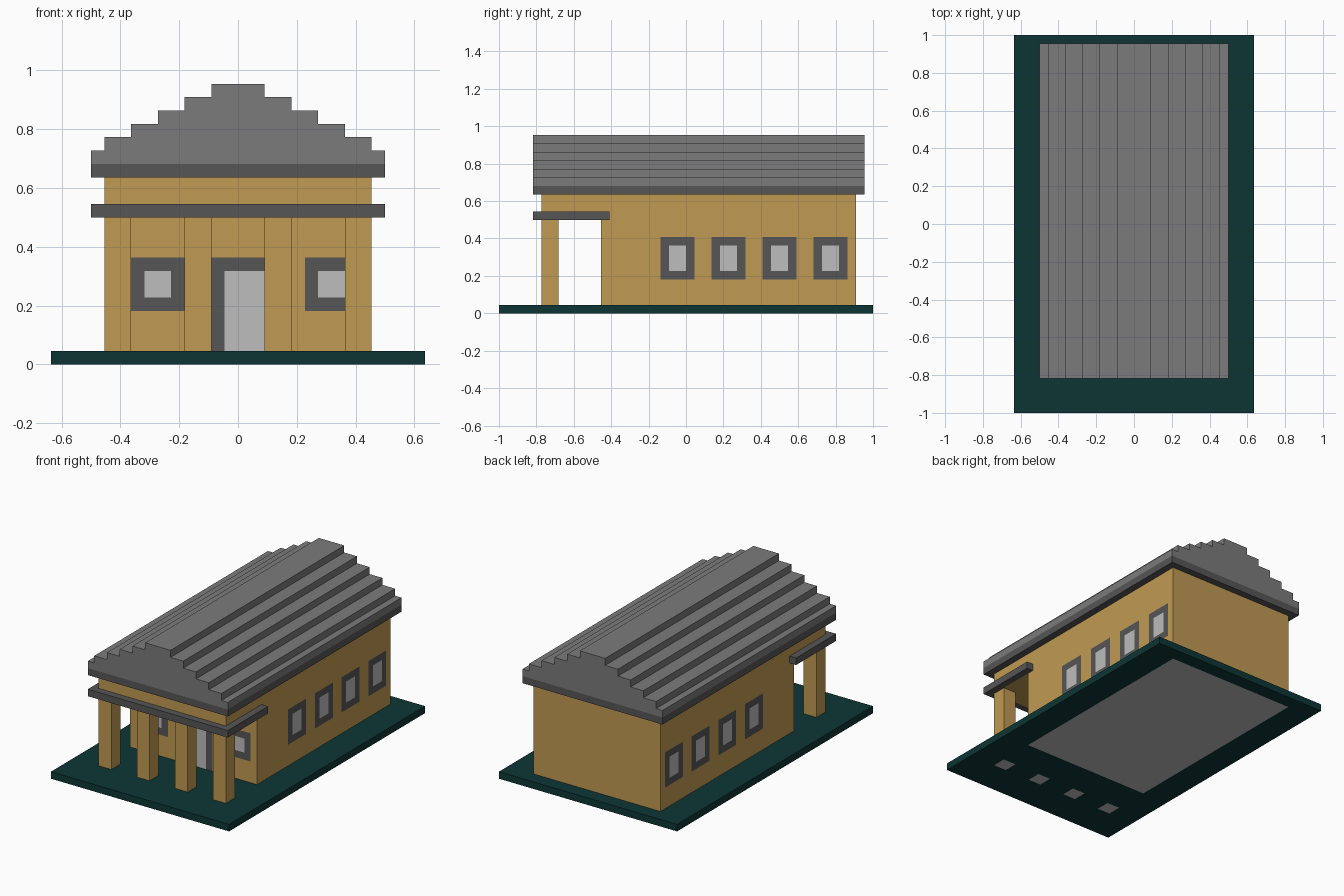
import bpy, bmesh
from mathutils import Vector

if "Cube" in bpy.data.objects:
    bpy.data.objects.remove(bpy.data.objects["Cube"], do_unlink=True)

U = 1 / 22  # one block of the model


def material(name, hex_code):
    def linear(i):
        c = int(hex_code[i:i + 2], 16) / 255
        return c / 12.92 if c <= 0.04045 else ((c + 0.055) / 1.055) ** 2.4
    rgba = (linear(0), linear(2), linear(4), 1)
    m = bpy.data.materials.new(name)
    m.use_nodes = True
    m.diffuse_color = rgba
    m.node_tree.nodes["Principled BSDF"].inputs["Base Color"].default_value = rgba
    return m


GREEN = material("dark green", "0d3535")
GOLD = material("sandstone", "c09b54")
DARK = material("dark grey", "565656")
GREY = material("roof grey", "7b7b7b")
PALE = material("pale grey", "bdbdbd")


def finish(name, bm, mats):
    """Scale from blocks to units and add the part to the scene."""
    bmesh.ops.recalc_face_normals(bm, faces=bm.faces)
    bmesh.ops.scale(bm, vec=(U, U, U), verts=bm.verts)
    mesh = bpy.data.meshes.new(name)
    bm.to_mesh(mesh)
    bm.free()
    for m in mats:
        mesh.materials.append(m)
    obj = bpy.data.objects.new(name, mesh)
    bpy.context.collection.objects.link(obj)
    return obj


def box_mesh(x0, x1, y0, y1, z0, z1):
    bm = bmesh.new()
    bmesh.ops.create_cube(bm, size=1)
    for v in bm.verts:
        v.co = ((x0, x1)[v.co.x > 0], (y0, y1)[v.co.y > 0], (z0, z1)[v.co.z > 0])
    return bm


def box(name, bounds, mat):
    return finish(name, box_mesh(*bounds), [mat])


def painted_box(name, bounds, cuts, rule, mats):
    """Box sliced along the given planes, then coloured face by face."""
    bm = box_mesh(*bounds)
    for axis, values in enumerate(cuts):
        normal = Vector((0, 0, 0))
        normal[axis] = 1
        for value in values:
            bmesh.ops.bisect_plane(bm, geom=bm.verts[:] + bm.edges[:] + bm.faces[:],
                                   plane_co=normal * value, plane_no=normal)
    bm.normal_update()
    for f in bm.faces:
        f.material_index = rule(f.calc_center_median(), f.normal)
    return finish(name, bm, mats)


def inside(a, b, rect):
    return rect[0] < a < rect[1] and rect[2] < b < rect[3]


# Base slab, with the footprints of house and columns on its underside
COLUMN_X = (-10, -4, 2, 8)
footprints = [(-10, 10, -10, 20)] + [(x, x + 2, -17, -15) for x in COLUMN_X]


def base_rule(c, n):
    return int(n.z < -0.5 and any(inside(c.x, c.y, r) for r in footprints))


painted_box("base", (-14, 14, -22, 22, 0, 1),
            ((-10, -8, -4, -2, 2, 4, 8, 10), (-17, -15, -10, 20), ()),
            base_rule, [GREEN, PALE])

# House body: (frame, pane) rectangles for the side and front openings
side_openings = [((y, y + 4, 4, 9), (y + 1, y + 3, 5, 8)) for y in (-3, 3, 9, 15)]
front_openings = [((x, x + 4, 4, 8), (x + 1, x + 3, 5, 7)) for x in (-8, 5)]
front_openings.append(((-2, 3, 1, 8), (-1, 2, 1, 7)))  # door


def wall_rule(c, n):
    if abs(n.x) > 0.5:
        a, openings = c.y, side_openings
    elif n.y < -0.5:
        a, openings = c.x, front_openings
    else:
        return 0
    for frame, pane in openings:
        if inside(a, c.z, pane):
            return 2
        if inside(a, c.z, frame):
            return 1
    return 0


x_cuts = sorted({v for pair in front_openings for r in pair for v in r[:2]})
y_cuts = sorted({v for pair in side_openings for r in pair for v in r[:2]})
painted_box("house_walls", (-10, 10, -10, 20, 1, 14),
            (x_cuts, y_cuts, (4, 5, 7, 8, 9)), wall_rule, [GOLD, DARK, PALE])

# Porch: lintel block, four columns and a trim around three sides
box("porch_lintel", (-10, 10, -17, -10, 11, 14), GOLD)
for i, x in enumerate(COLUMN_X):
    box(f"porch_column_{i + 1}", (x, x + 2, -17, -15, 1, 11), GOLD)
box("porch_trim_front", (-11, 11, -18, -17, 11, 12), DARK)
box("porch_trim_right", (-11, -10, -17, -9, 11, 12), DARK)
box("porch_trim_left", (10, 11, -17, -9, 11, 12), DARK)

# Eaves and stepped roof, extruded from its gable profile
box("eaves", (-11, 11, -18, 21, 14, 15), DARK)
half = []
for step, width in enumerate((11, 10, 8, 6, 4, 2)):
    half += [(width, 15 + step), (width, 16 + step)]
profile = half + [(-x, z) for x, z in reversed(half)]
bm = bmesh.new()
gable = bm.faces.new([bm.verts.new((x, -18, z)) for x, z in profile])
ext = bmesh.ops.extrude_face_region(bm, geom=[gable], use_keep_orig=True)
moved = [g for g in ext["geom"] if isinstance(g, bmesh.types.BMVert)]
bmesh.ops.translate(bm, vec=(0, 39, 0), verts=moved)
finish("stepped_roof", bm, [GREY])
